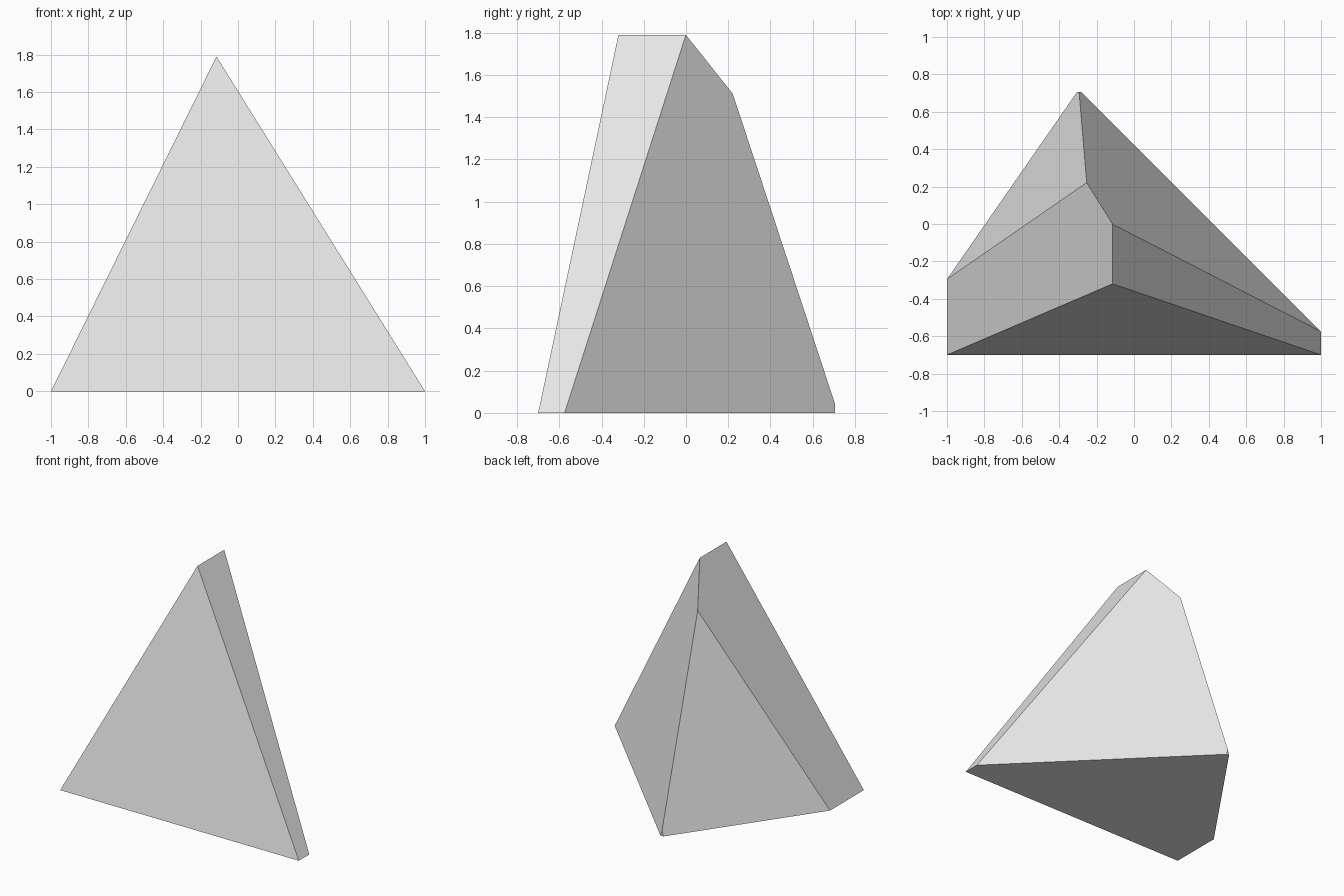
import bpy
import bmesh
from mathutils import Vector

cube = bpy.data.objects.get("Cube")
if cube:
    bpy.data.objects.remove(cube, do_unlink=True)

# Plain grey stone
GREY = (0.8, 0.8, 0.8, 1.0)
mat = bpy.data.materials.new("light_grey")
mat.use_nodes = True
mat.diffuse_color = GREY
mat.node_tree.nodes["Principled BSDF"].inputs["Base Color"].default_value = GREY

FRONT, BACK, HEIGHT = -0.70, 0.705, 1.79
APEX_X, APEX_Y = -0.115, -0.32

# Triangular prism running front to back
bm = bmesh.new()
outline = [(-1, 0), (1, 0), (APEX_X, HEIGHT)]
front = bm.faces.new([bm.verts.new((x, FRONT, z)) for x, z in outline])
result = bmesh.ops.extrude_face_region(bm, geom=[front])
new_verts = [v for v in result["geom"] if isinstance(v, bmesh.types.BMVert)]
bmesh.ops.translate(bm, verts=new_verts, vec=(0, BACK - FRONT, 0))
bmesh.ops.recalc_face_normals(bm, faces=bm.faces)


def slice_off(point, normal):
    """Cut away everything beyond a plane and cap the cut."""
    geom = bm.verts[:] + bm.edges[:] + bm.faces[:]
    cut = bmesh.ops.bisect_plane(bm, geom=geom, dist=1e-5, plane_co=Vector(point),
                                 plane_no=Vector(normal).normalized(),
                                 clear_outer=True)
    edges = [e for e in cut["geom_cut"] if isinstance(e, bmesh.types.BMEdge)]
    bmesh.ops.contextual_create(bm, geom=edges)
    bmesh.ops.recalc_face_normals(bm, faces=bm.faces)


# Leaning front, then the two sloping back facets
rise = Vector((0, APEX_Y - FRONT, HEIGHT))
slice_off((0, FRONT, 0), (0, -rise.z, rise.y))
slice_off((1, -0.575, 0), (1, 1, 0.302))
slice_off((-1, -0.295, 0), (-1, 0.695, 0.257))

mesh = bpy.data.meshes.new("faceted_rock")
bm.to_mesh(mesh)
bm.free()
mesh.materials.append(mat)
rock = bpy.data.objects.new("faceted_rock", mesh)
bpy.context.collection.objects.link(rock)
